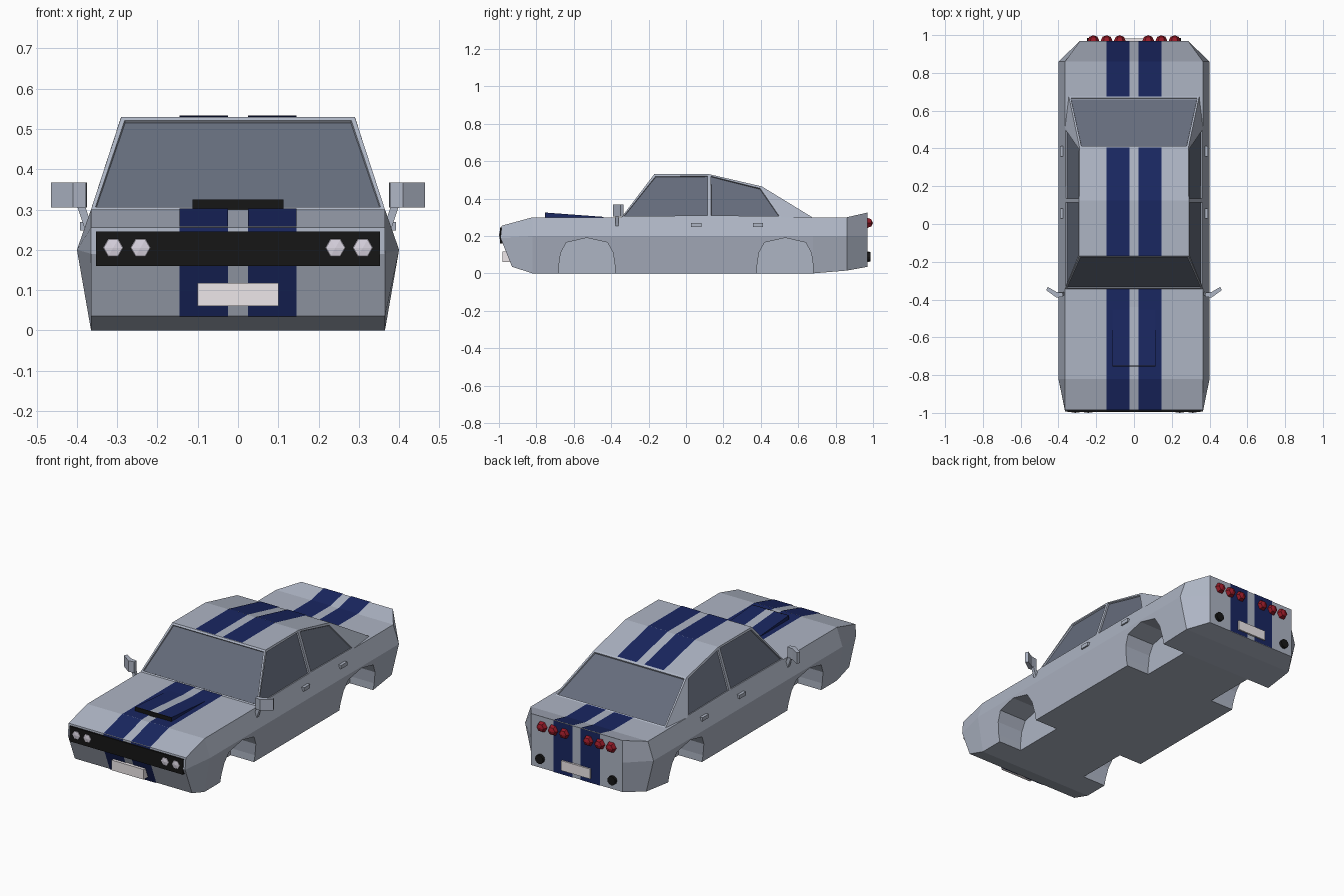
import bpy, bmesh, math
from mathutils import Matrix, Vector

if "Cube" in bpy.data.objects:
    bpy.data.objects.remove(bpy.data.objects["Cube"])


def material(name, r, g, b):
    m = bpy.data.materials.new(name)
    m.diffuse_color = (r, g, b, 1)
    m.use_nodes = True
    m.node_tree.nodes["Principled BSDF"].inputs["Base Color"].default_value = m.diffuse_color
    return m


PAINT = material("paint", 0.42, 0.46, 0.55)
BLUE = material("stripe_blue", 0.01, 0.02, 0.12)
GLASS = material("glass", 0.13, 0.15, 0.2)
BLACK = material("black", 0.008, 0.008, 0.008)
RED = material("red", 0.3, 0.01, 0.02)
LAMP = material("lamp", 0.7, 0.66, 0.75)
PLATE = material("plate", 0.85, 0.8, 0.82)


def finish(name, bm, *mats):
    bmesh.ops.recalc_face_normals(bm, faces=bm.faces)
    me = bpy.data.meshes.new(name)
    bm.to_mesh(me)
    bm.free()
    for m in mats:
        me.materials.append(m)
    ob = bpy.data.objects.new(name, me)
    bpy.context.collection.objects.link(ob)
    return ob


def prism(name, pts, a, b, axis, mat):
    """Extrude a polygon along x (points are y,z) or z (points are x,y)."""
    bm = bmesh.new()
    put = (lambda p, t: (t, p[0], p[1])) if axis == 'x' else (lambda p, t: (p[0], p[1], t))
    va = [bm.verts.new(put(p, a)) for p in pts]
    vb = [bm.verts.new(put(p, b)) for p in pts]
    bm.faces.new(va)
    bm.faces.new(vb)
    n = len(pts)
    for i in range(n):
        j = (i + 1) % n
        bm.faces.new((va[i], va[j], vb[j], vb[i]))
    return finish(name, bm, mat)


def box(name, x, y, z, mat):
    return prism(name, [(y[0], z[0]), (y[1], z[0]), (y[1], z[1]), (y[0], z[1])], x[0], x[1], 'x', mat)


def lamp(name, x, y, z, r, depth, mat):
    """Six-sided faceted lamp facing along y."""
    bm = bmesh.new()
    bmesh.ops.create_uvsphere(bm, u_segments=6, v_segments=4, radius=r)
    bm.transform(Matrix.Translation((x, y, z)) @ Matrix.Diagonal((1, depth, 1, 1))
                 @ Matrix.Rotation(math.pi / 2, 4, 'X') @ Matrix.Rotation(math.pi / 6, 4, 'Z'))
    return finish(name, bm, mat)


# Lower body: stations of (x, y, z) for the sill, waist and shoulder
stations = [
    [(.365, -.93, .035), (.365, -.992, .19), (.365, -.985, .255)],
    [(.365, -.82, 0), (.40, -.82, .2), (.365, -.82, .30)],
    [(.365, .68, 0), (.40, .68, .2), (.365, .68, .30)],
    [(.355, .86, .015), (.40, .86, .2), (.365, .86, .30)],
    [(.285, .97, .035), (.285, .97, .2), (.285, .97, .325)],
]
bm = bmesh.new()
rings = []
for st in stations:
    ring = st + [(-x, y, z) for x, y, z in reversed(st)]
    rings.append([bm.verts.new(p) for p in ring])
for a, b in zip(rings, rings[1:]):
    for i in range(6):
        j = (i + 1) % 6
        bm.faces.new((a[i], a[j], b[j], b[i]))
for r in (rings[0], rings[-1]):
    bm.faces.new((r[0], r[1], r[4], r[5]))
    bm.faces.new((r[1], r[2], r[3], r[4]))
body = finish("body", bm, PAINT)

# Wheel arches cut into the body
arch = [(-.15, -.05), (-.15, .04), (-.14, .11), (-.11, .165), (0, .19),
        (.11, .165), (.14, .11), (.15, .04), (.15, -.05)]
for cy in (-.53, .53):
    for s in (1, -1):
        cutter = prism("arch_cutter", [(y + cy, z) for y, z in arch], s * .22, s * .6, 'x', PAINT)
        cutter.hide_render = True
        mod = body.modifiers.new("arch", 'BOOLEAN')
        mod.operation, mod.object, mod.solver = 'DIFFERENCE', cutter, 'EXACT'
        bpy.context.view_layer.objects.active = body
        bpy.ops.object.modifier_apply(modifier=mod.name)
        bpy.data.objects.remove(cutter)

# Cabin with inset windows
half = [(.365, -.345, .30), (.365, .125, .30), (.365, .51, .30), (.345, .675, .30),
        (.29, -.17, .53), (.29, .125, .53), (.288, .405, .465)]
bm = bmesh.new()
R = [bm.verts.new(p) for p in half]
L = [bm.verts.new((-x, y, z)) for x, y, z in half]
windows = []
for S in (R, L):
    windows.append(bm.faces.new((S[0], S[1], S[5], S[4])))
    windows.append(bm.faces.new((S[1], S[2], S[6], S[5])))
    bm.faces.new((S[2], S[3], S[6]))
for a, b, glazed in ((0, 4, True), (4, 5, False), (5, 6, False), (6, 3, True)):
    f = bm.faces.new((R[a], R[b], L[b], L[a]))
    if glazed:
        windows.append(f)
bmesh.ops.recalc_face_normals(bm, faces=bm.faces)
bmesh.ops.inset_individual(bm, faces=windows, thickness=.014, depth=0)
bmesh.ops.inset_individual(bm, faces=windows, thickness=.002, depth=-.008)
for f in windows:
    f.material_index = 1
finish("cabin", bm, PAINT, GLASS)

# Twin stripes following the front, bonnet, roof, boot and tail
paths = {
    "bonnet_stripe": [(-.93, .035), (-.992, .19), (-.985, .255), (-.82, .30), (-.345, .30)],
    "roof_stripe": [(-.17, .53), (.125, .53), (.405, .465)],
    "boot_stripe": [(.675, .30), (.86, .30), (.97, .325), (.97, .035)],
}
for name, path in paths.items():
    bm = bmesh.new()
    for (y0, z0), (y1, z1) in zip(path, path[1:]):
        n = Vector((0, z0 - z1, y1 - y0)).normalized() * .003
        for s in (1, -1):
            q = [(s * .025, y0, z0), (s * .145, y0, z0), (s * .145, y1, z1), (s * .025, y1, z1)]
            f = bm.faces.new([bm.verts.new(Vector(p) + n) for p in q])
            f.normal_update()
            if f.normal.dot(n) < 0:
                f.normal_flip()
    me = bpy.data.meshes.new(name)
    bm.to_mesh(me)
    bm.free()
    me.materials.append(BLUE)
    bpy.context.collection.objects.link(bpy.data.objects.new(name, me))

# Bonnet scoop with black intake
wedge = [(-.75, .295), (-.75, .325), (-.44, .302), (-.44, .295)]
prism("scoop_centre", wedge, -.025, .025, 'x', PAINT)
for s in (1, -1):
    prism("scoop_side", wedge, s * .025, s * .113, 'x', BLUE)
box("scoop_intake", (-.113, .113), (-.754, -.749), (.297, .325), BLACK)

# Grille, headlights and number plates
box("grille", (-.353, .353), (-.995, -.96), (.16, .245), BLACK)
box("front_plate", (-.10, .10), (-.982, -.94), (.06, .117), PLATE)
box("rear_plate", (-.09, .09), (.96, .981), (.06, .116), PLATE)

for s in (1, -1):
    for x in (.242, .31):
        lamp("headlight", s * x, -.988, .205, .033, .36, LAMP)
    for x in (.075, .145, .215):
        lamp("tail_light", s * x, .97, .27, .031, .95, RED)

    # Exhaust pipe
    ring = [(s * .225 + .025 * math.cos(k * math.pi / 6), .088 + .025 * math.sin(k * math.pi / 6))
            for k in range(12)]
    pipe = prism("exhaust", ring, -.986, -.95, 'z', BLACK)
    pipe.data.transform(Matrix.Rotation(math.pi / 2, 4, 'X'))

    # Door handles
    for y in (.028, .358):
        box("door_handle", (s * .365, s * .392), (y, y + .054), (.248, .269), PAINT)

    # Wing mirror with its stem
    shell = [(.375, -.365), (.378, -.385), (.41, -.39), (.465, -.35), (.457, -.333), (.41, -.36)]
    prism("mirror", [(s * x, y) for x, y in shell], .305, .367, 'z', PAINT)
    stem = prism("mirror_stem", [(s * .36, -.378), (s * .38, -.378), (s * .38, -.36), (s * .36, -.36)],
                 .25, .31, 'z', PAINT)
    for v in stem.data.vertices:
        if v.co.z > .3:
            v.co.x += s * .02
